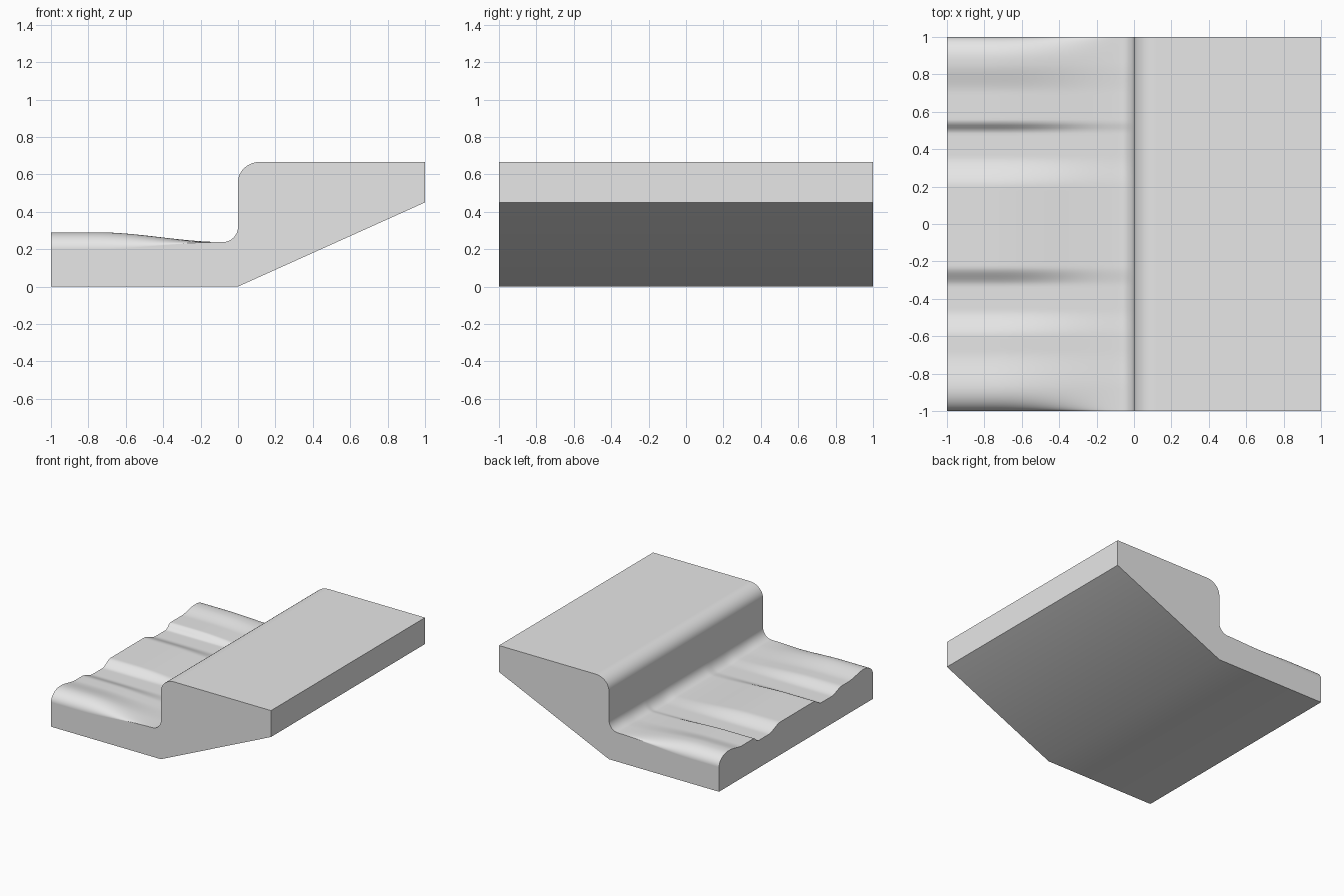
import bpy, bmesh, math

if "Cube" in bpy.data.objects:
    bpy.data.objects.remove(bpy.data.objects["Cube"])

# Cross-section of the rippled low shelf along y: (y, height)
KNOTS = [(-1, .29), (-.88, .29), (-.68, .262), (-.6, .262), (-.46, .225), (-.33, .225),
         (-.23, .27), (.2, .27), (.36, .225), (.49, .225), (.55, .265), (.7, .265),
         (.86, .29), (1, .29)]


def smooth(t):
    t = max(0.0, min(1.0, t))
    return t * t * (3 - 2 * t)


def ripple(y):
    for (y0, z0), (y1, z1) in zip(KNOTS, KNOTS[1:]):
        if y <= y1:
            return z0 + (z1 - z0) * smooth((y - y0) / (y1 - y0))
    return KNOTS[-1][1]


def edge_drop(y):
    # rounded outer edges of the shelf
    t = max(0.0, (abs(y) - .88) / .12)
    return .09 * (1 - math.sqrt(max(0.0, 1 - t * t)))


def section(y):
    """Closed outline in x/z at a given y."""
    w, drop = ripple(y), edge_drop(y)
    low = .232 + .2 * (w - .26)

    def shelf(x):
        f = 1 - smooth((x + .75) / .67)
        return low + (w - low - drop) * f

    pts = [(x, shelf(x)) for x in [-1 + .92 * i / 24 for i in range(25)]]
    # inner fillet up to the riser
    for i in range(1, 9):
        a = math.pi / 2 * i / 8
        pts.append((-.08 + .08 * math.sin(a), low + (.32 - low) * (1 - math.cos(a))))
    # rounded nose of the upper step
    for i in range(9):
        a = math.pi / 2 * i / 8
        pts.append((.12 * (1 - math.cos(a)), .56 + .107 * math.sin(a)))
    # upper deck, end face, sloped underside, flat foot
    return pts + [(1, .667), (1, .45), (0, 0), (-1, 0)]


# Stations along y, bunched up towards the rounded edges
edge = [.88 + .12 * math.sin(math.pi / 2 * i / 10) for i in range(1, 11)]
ys = [-e for e in reversed(edge)] + [-.88 + 1.76 * i / 120 for i in range(121)] + edge

bm = bmesh.new()
rings = [[bm.verts.new((x, y, z)) for x, z in section(y)] for y in ys]
n = len(rings[0])
for a, b in zip(rings, rings[1:]):
    for i in range(n):
        j = (i + 1) % n
        bm.faces.new((a[i], a[j], b[j], b[i]))
bm.faces.new(rings[0])
bm.faces.new(rings[-1])
bmesh.ops.recalc_face_normals(bm, faces=bm.faces)

mesh = bpy.data.meshes.new("stepped_block")
bm.to_mesh(mesh)
bm.free()
block = bpy.data.objects.new("stepped_block", mesh)
bpy.context.collection.objects.link(block)

grey = bpy.data.materials.new("light_grey")
grey.diffuse_color = (.8, .8, .8, 1)
grey.use_nodes = True
grey.node_tree.nodes["Principled BSDF"].inputs["Base Color"].default_value = grey.diffuse_color
mesh.materials.append(grey)

# Smooth shading with crisp corners, flat sides kept flat
bpy.context.view_layer.objects.active = block
block.select_set(True)
bpy.ops.object.shade_smooth_by_angle(angle=math.radians(35))
mod = block.modifiers.new("weighted_normals", 'WEIGHTED_NORMAL')
mod.keep_sharp = True
